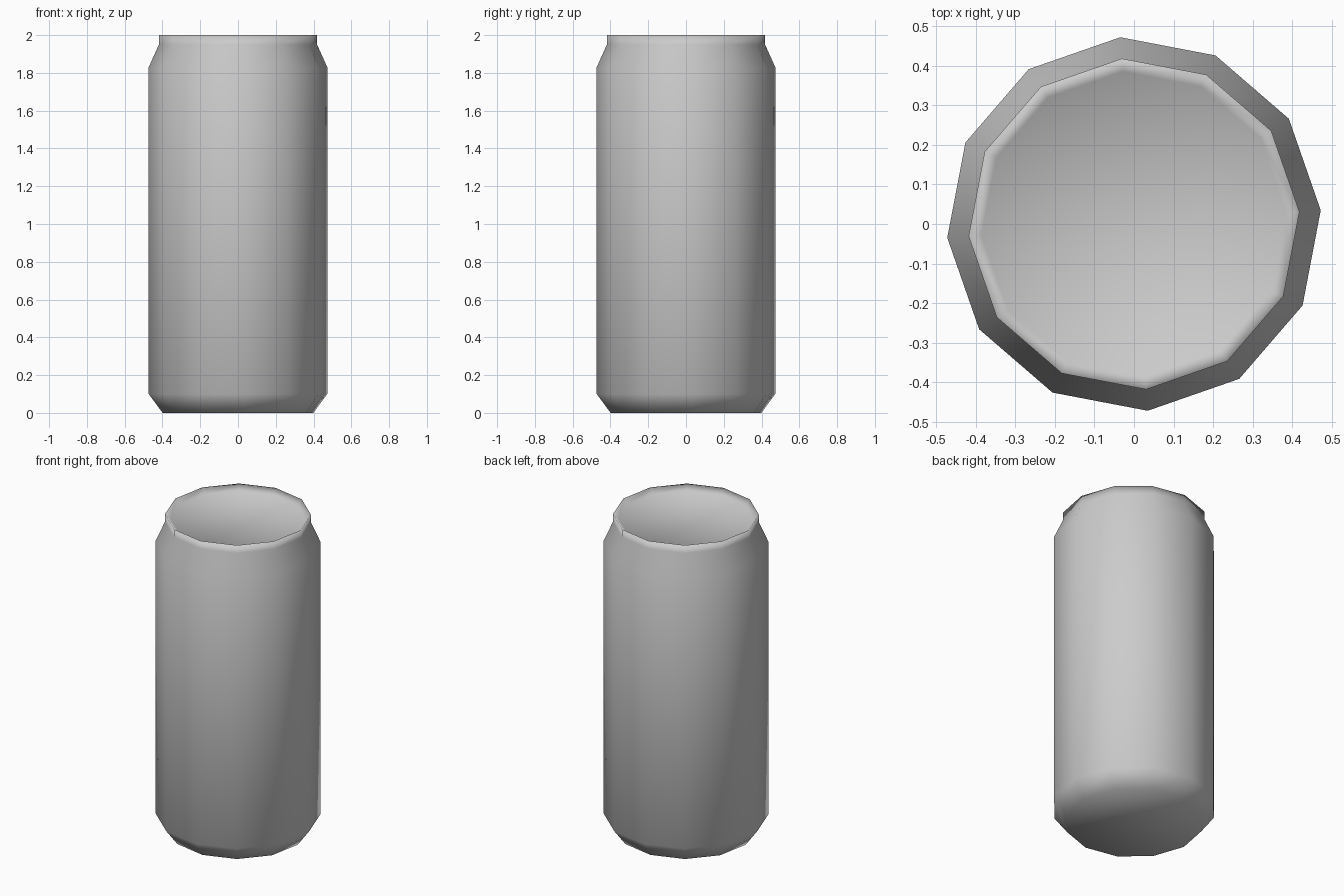
import bpy, bmesh
from math import cos, sin, radians

cube = bpy.data.objects.get("Cube")
if cube:
    bpy.data.objects.remove(cube, do_unlink=True)

SIDES = 12
TURN = radians(4.2)

# Single metal colour
metal = bpy.data.materials.new("light grey metal")
metal.use_nodes = True
GREY = (0.6, 0.6, 0.6, 1)
metal.diffuse_color = GREY
metal.node_tree.nodes["Principled BSDF"].inputs["Base Color"].default_value = GREY

# Can outline as (radius, height): base, bevel, wall, shoulder, neck, sunken lid
profile = [(0.40, 0), (0.474, 0.1), (0.474, 1.83),
           (0.42, 1.95), (0.42, 2.0), (0.387, 1.97)]

bm = bmesh.new()
rings = []
for radius, height in profile:
    angles = [TURN + radians(360 / SIDES * i) for i in range(SIDES)]
    rings.append([bm.verts.new((radius * cos(a), radius * sin(a), height)) for a in angles])

# Wall panels between neighbouring rings
for low, high in zip(rings, rings[1:]):
    for i in range(SIDES):
        j = (i + 1) % SIDES
        bm.faces.new((low[i], low[j], high[j], high[i]))

# Flat base and lid
bm.faces.new(reversed(rings[0]))
bm.faces.new(rings[-1])
for face in bm.faces:
    face.smooth = True

mesh = bpy.data.meshes.new("can_body")
bm.to_mesh(mesh)
bm.free()
mesh.materials.append(metal)
can = bpy.data.objects.new("can_body", mesh)
bpy.context.collection.objects.link(can)
